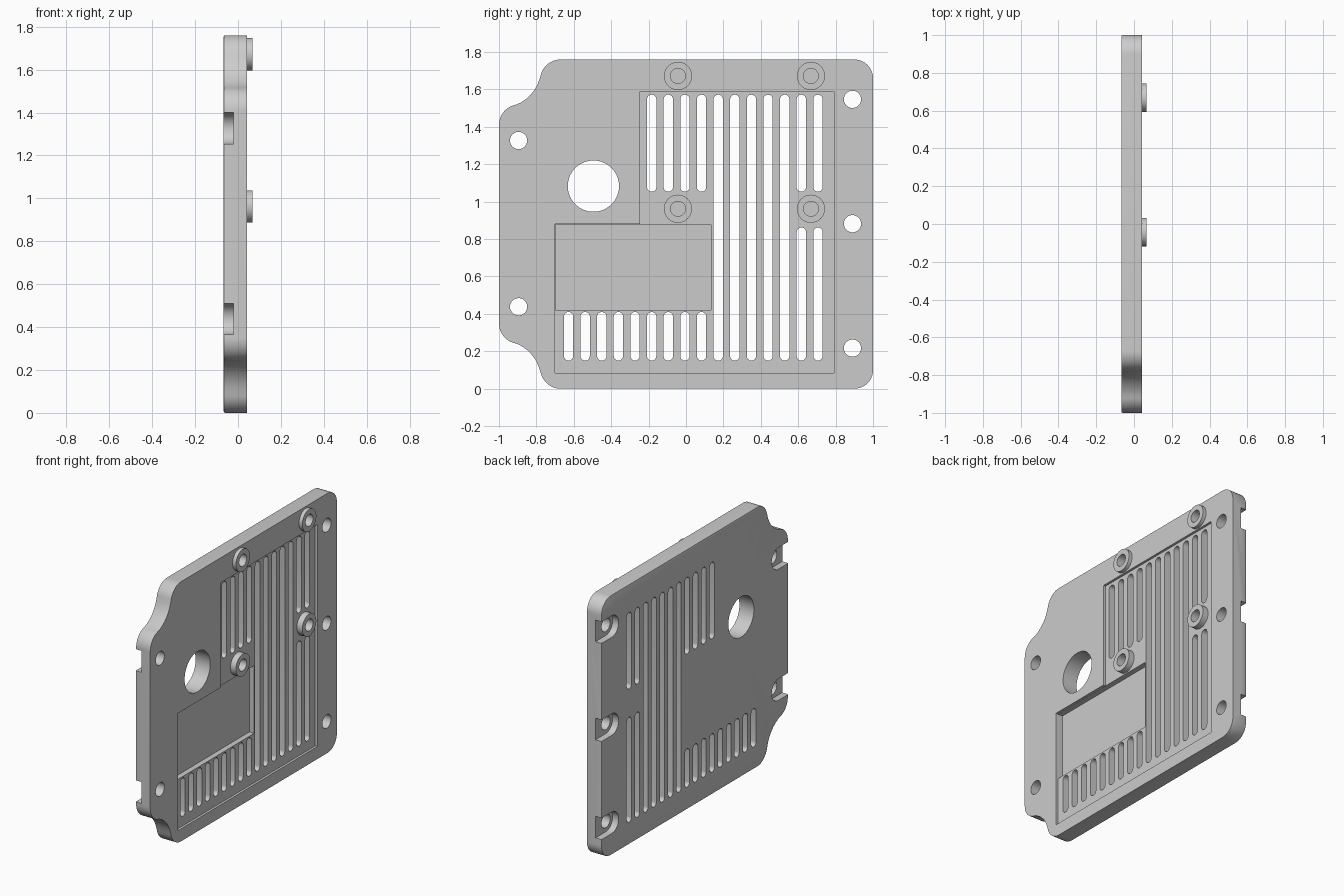
import bpy, bmesh
from math import sin, cos, radians, degrees, atan2

if "Cube" in bpy.data.objects:
    bpy.data.objects.remove(bpy.data.objects["Cube"], do_unlink=True)

BACK, FACE, TIP = -0.067, 0.042, 0.067
HEIGHT = 1.76

grey = bpy.data.materials.new("plain_grey")
grey.use_nodes = True
grey.diffuse_color = (0.6, 0.6, 0.6, 1)
grey.node_tree.nodes["Principled BSDF"].inputs["Base Color"].default_value = (0.6, 0.6, 0.6, 1)


def arc(center, r, a0, a1, n=12):
    angles = [radians(a0 + (a1 - a0) * i / n) for i in range(n + 1)]
    return [(center[0] + r * cos(a), center[1] + r * sin(a)) for a in angles]


def circle(center, r, n=48):
    return arc(center, r, 0, 360, n)[:-1]


def stadium(a, b, r):
    t = degrees(atan2(b[1] - a[1], b[0] - a[0]))
    return arc(b, r, t - 90, t + 90) + arc(a, r, t + 90, t + 270)


def prism(name, loops, x0, x1, rim=0):
    """Extrude closed (y, z) loops along x; optionally round the rim at x0."""
    bm = bmesh.new()
    for loop in loops:
        face = bm.faces.new([bm.verts.new((x0, y, z)) for y, z in loop])
        new = bmesh.ops.extrude_face_region(bm, geom=[face])["geom"]
        moved = [v for v in new if isinstance(v, bmesh.types.BMVert)]
        bmesh.ops.translate(bm, verts=moved, vec=(x1 - x0, 0, 0))
    bmesh.ops.recalc_face_normals(bm, faces=bm.faces)
    if rim:
        edges = [e for e in bm.edges if all(abs(v.co.x - x0) < 1e-5 for v in e.verts)]
        bmesh.ops.bevel(bm, geom=edges, offset=rim, segments=2, profile=0.5, affect='EDGES')
    mesh = bpy.data.meshes.new(name)
    bm.to_mesh(mesh)
    bm.free()
    mesh.materials.append(grey)
    obj = bpy.data.objects.new(name, mesh)
    bpy.context.collection.objects.link(obj)
    return obj


def activate(obj):
    bpy.ops.object.select_all(action='DESELECT')
    obj.select_set(True)
    bpy.context.view_layer.objects.active = obj


def cut(obj, loops, x0, x1):
    cutter = prism("cutter", loops, x0, x1)
    cutter.hide_render = True
    mod = obj.modifiers.new("cut", 'BOOLEAN')
    mod.operation, mod.solver, mod.object = 'DIFFERENCE', 'EXACT', cutter
    activate(obj)
    bpy.ops.object.modifier_apply(modifier=mod.name)
    bpy.data.objects.remove(cutter, do_unlink=True)


# Plate outline: rounded corners at the rear, S-curved shoulders at the front
shoulder = (arc((-0.67, 1.65), 0.11, 90, 168)
            + arc((-0.985, 1.714), 0.21, -12, -72)[1:-1]
            + arc((-0.89, 1.41), 0.11, 108, 180))
outline = (arc((0.9, 0.1), 0.1, -90, 0) + arc((0.9, HEIGHT - 0.1), 0.1, 0, 90)
           + shoulder + [(y, HEIGHT - z) for y, z in reversed(shoulder)])
plate = prism("cover_plate", [outline], BACK, FACE, rim=0.007)

# Shallow recess around the vents, and the deeper rectangular pocket
recess = [(-0.7, 0.085), (0.79, 0.085), (0.79, 1.59),
          (-0.245, 1.59), (-0.245, 0.88), (-0.7, 0.88)]
cut(plate, [recess], FACE - 0.016, 0.2)
pocket = [(-0.699, 0.42), (0.135, 0.42), (0.135, 0.879), (-0.699, 0.879)]
cut(plate, [pocket], FACE - 0.052, 0.2)

# Vent slots, one column at a time
slots = []
for i in range(16):
    y = -0.628 + 0.0889 * i
    if i < 9:
        spans = [(0.15, 0.41)] + ([(1.053, 1.572)] if i > 4 else [])
    elif i < 14:
        spans = [(0.15, 1.572)]
    else:
        spans = [(0.15, 0.862), (1.053, 1.572)]
    slots += [stadium((y, lo + 0.025), (y, hi - 0.025), 0.025) for lo, hi in spans]
cut(plate, slots, -0.2, 0.2)

# Large opening and screw holes
screws = [(-0.895, 0.438), (-0.895, 1.327), (0.89, 0.217), (0.89, 0.882), (0.89, 1.547)]
cut(plate, [circle((-0.495, 1.083), 0.137, 64)] + [circle(s, 0.046) for s in screws], -0.2, 0.2)

# Screw head seats on the back, open to the nearest edge
seats = [stadium((y, z), (1.2 if y > 0 else -1.2, z), 0.073) for y, z in screws]
cut(plate, seats, -0.2, -0.022)

# Standoffs with blind bores that run on into the plate
centers = [(y, z) for y in (-0.043, 0.668) for z in (0.962, 1.672)]
bores = [circle(c, 0.04) for c in centers]
standoffs = prism("standoffs", [circle(c, 0.075) for c in centers], 0.02, TIP)
for part in (plate, standoffs):
    cut(part, bores, -0.005, 0.2)
    activate(part)
    bpy.ops.object.shade_smooth_by_angle(angle=radians(30))
